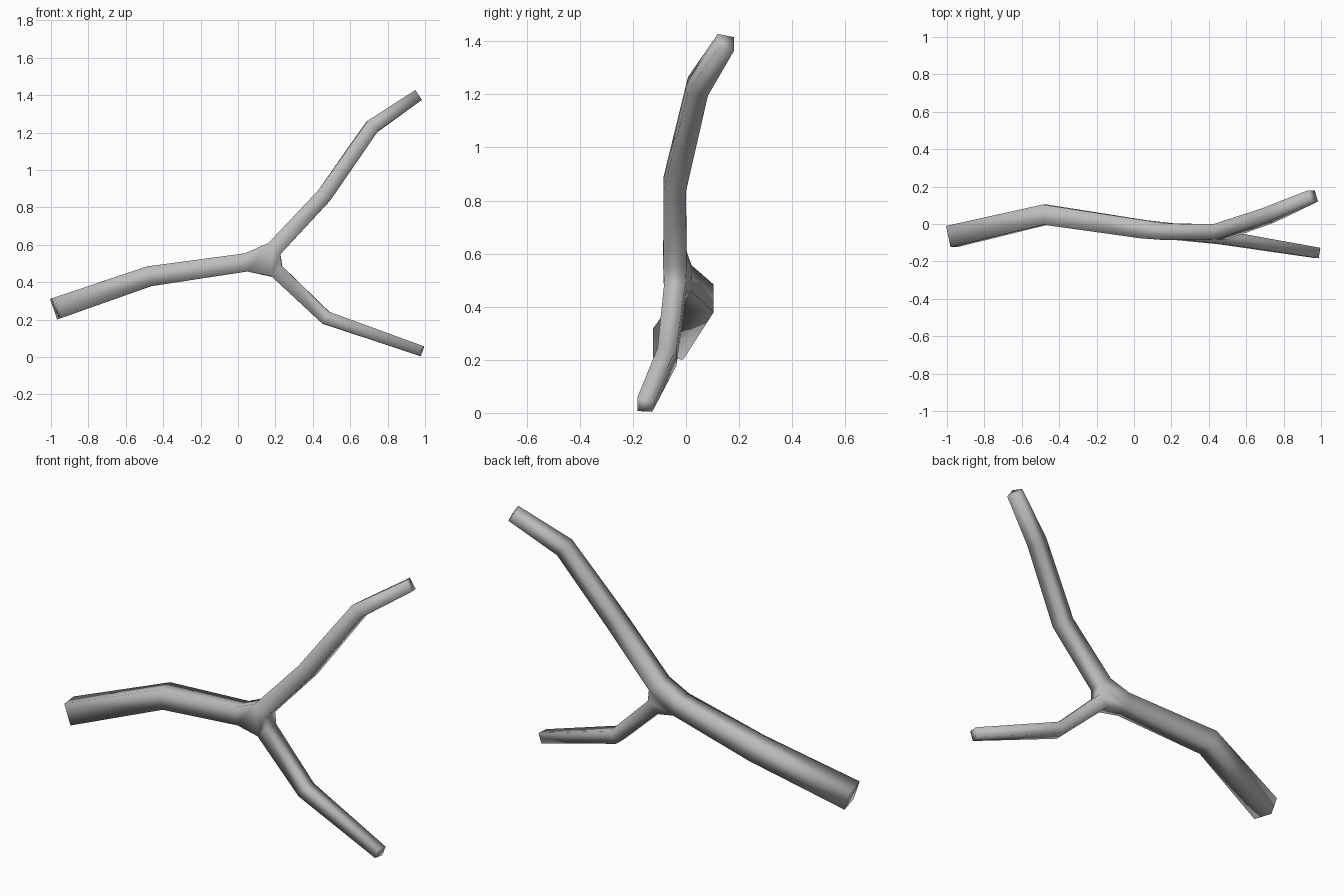
import bpy, bmesh, math
from mathutils import Vector

cube = bpy.data.objects.get("Cube")
if cube:
    bpy.data.objects.remove(cube)

SIDES = 4
bark = bpy.data.materials.new("grey_bark")
bark.use_nodes = True
grey = (0.5, 0.5, 0.5, 1)
bark.diffuse_color = grey
bark.node_tree.nodes["Principled BSDF"].inputs["Base Color"].default_value = grey

# Limbs run from the fork to the tip: (x, y, z, half width)
trunk = [(0.05, -0.028, 0.507, 0.049), (-0.475, 0.05, 0.432, 0.054), (-0.974, -0.067, 0.26, 0.058)]
upper_twig = [(0.195, -0.042, 0.58, 0.044), (0.46, -0.042, 0.863, 0.042),
              (0.715, 0.045, 1.23, 0.039), (0.957, 0.15, 1.395, 0.032)]
lower_twig = [(0.207, -0.042, 0.46, 0.04), (0.47, -0.072, 0.21, 0.036), (0.983, -0.155, 0.032, 0.028)]

bm = bmesh.new()


def ring(centre, tangent, half_width):
    side = Vector((0, 1, 0))
    side = (side - tangent * side.dot(tangent)).normalized()
    up = tangent.cross(side)
    radius = half_width / math.cos(math.pi / SIDES)
    turns = [2 * math.pi * (i + 0.5) / SIDES for i in range(SIDES)]
    return [bm.verts.new(centre + radius * (side * math.cos(a) + up * math.sin(a))) for a in turns]


def limb(path):
    """Skin a tapering square tube with mitred bends and return its ring at the fork."""
    pts = [Vector(p[:3]) for p in path]
    steps = [(b - a).normalized() for a, b in zip(pts, pts[1:])]
    tangents = [steps[0]] + [(a + b).normalized() for a, b in zip(steps, steps[1:])] + [steps[-1]]
    rings = [ring(c, t, p[3]) for c, t, p in zip(pts, tangents, path)]
    for a, b in zip(rings, rings[1:]):
        for i in range(SIDES):
            j = (i + 1) % SIDES
            bm.faces.new((a[i], a[j], b[j], b[i]))
    bm.faces.new(rings[-1])
    return rings[0]


fork_rings = [limb(path) for path in (trunk, upper_twig, lower_twig)]

# Fork: hull between the three open rings, without the caps inside the limbs
hull = bmesh.ops.convex_hull(bm, input=[v for r in fork_rings for v in r])
inner = [f for f in hull["geom"] if isinstance(f, bmesh.types.BMFace)
         and any(all(v in r for v in f.verts) for r in fork_rings)]
bmesh.ops.delete(bm, geom=inner, context='FACES_ONLY')
bmesh.ops.recalc_face_normals(bm, faces=bm.faces)

mesh = bpy.data.meshes.new("forked_branch")
bm.to_mesh(mesh)
bm.free()
mesh.materials.append(bark)
mesh.shade_smooth()
branch = bpy.data.objects.new("forked_branch", mesh)
bpy.context.collection.objects.link(branch)
